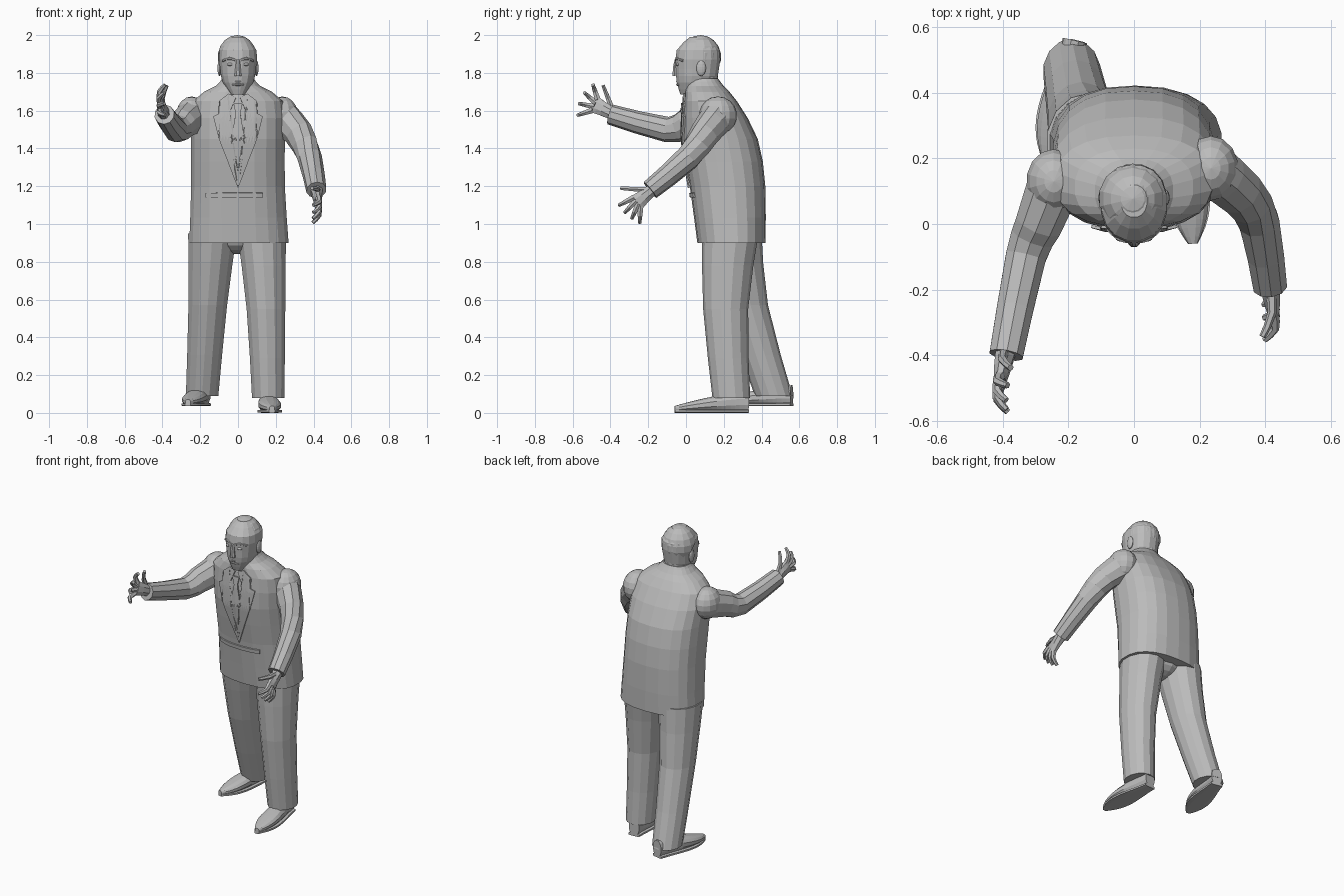
import bpy, bmesh, math
from mathutils import Vector
from mathutils.bvhtree import BVHTree

default = bpy.data.objects.get("Cube")
if default:
    bpy.data.objects.remove(default)

grey = bpy.data.materials.new("plain_grey")
grey.use_nodes = True
grey.diffuse_color = (.5, .5, .5, 1)
grey.node_tree.nodes["Principled BSDF"].inputs["Base Color"].default_value = grey.diffuse_color

RIGHTWARD, BACK, UP = Vector((1, 0, 0)), Vector((0, 1, 0)), Vector((0, 0, 1))
SIDES = {"left": 1, "right": -1}


def finish(name, bm):
    bmesh.ops.recalc_face_normals(bm, faces=bm.faces)
    mesh = bpy.data.meshes.new(name)
    bm.to_mesh(mesh)
    bm.free()
    mesh.materials.append(grey)
    obj = bpy.data.objects.new(name, mesh)
    bpy.context.collection.objects.link(obj)
    return obj


def rounded(stations):
    """Add a smooth in-between station to every span."""
    result = []
    for i, here in enumerate(stations[:-1]):
        before = stations[max(i - 1, 0)]
        after = stations[i + 1]
        beyond = stations[min(i + 2, len(stations) - 1)]
        result += [here, (here + after) / 2 + (after - before - beyond + here) / 16]
    return result + [stations[-1]]


def sweep(name, stations, sides=12, axis=None, ref=UP, power=2):
    """Skin oval rings; each station is a centre, a half width and a half height."""
    stations = rounded([Vector(s) for s in stations])
    centres = [Vector(s[:3]) for s in stations]
    last = len(centres) - 1
    bm = bmesh.new()
    rings = []
    for i, centre in enumerate(centres):
        along = axis or (centres[min(i + 1, last)] - centres[max(i - 1, 0)]).normalized()
        across = ref.cross(along).normalized()
        rise = along.cross(across)
        ring = []
        for k in range(sides):
            angle = math.tau * (k + .5) / sides
            c, s = math.cos(angle), math.sin(angle)
            u = math.copysign(abs(c) ** (2 / power), c) * stations[i][3]
            v = math.copysign(abs(s) ** (2 / power), s) * stations[i][4]
            ring.append(bm.verts.new(centre + across * u + rise * v))
        rings.append(ring)
    for low, high in zip(rings, rings[1:]):
        for k in range(sides):
            n = (k + 1) % sides
            bm.faces.new((low[k], low[n], high[n], high[k]))
    bm.faces.new(rings[0])
    bm.faces.new(rings[-1])
    return finish(name, bm)


def limb(name, joints, start, end, ease=1, **options):
    """Sweep through joints while the cross-section tapers from start to end."""
    start, end = Vector(start), Vector(end)
    stations = []
    for i, joint in enumerate(joints):
        size = start.lerp(end, (i / (len(joints) - 1)) ** ease)
        stations.append((*joint, *size))
    return sweep(name, stations, **options)


def ball(name, centre, size, hairline=None):
    """Low-poly ellipsoid, optionally kept only beyond a slanted plane."""
    bm = bmesh.new()
    bmesh.ops.create_uvsphere(bm, u_segments=14, v_segments=9, radius=1)
    bmesh.ops.scale(bm, vec=size, verts=bm.verts)
    bmesh.ops.translate(bm, vec=centre, verts=bm.verts)
    if hairline:
        bmesh.ops.bisect_plane(bm, geom=bm.verts[:] + bm.edges[:] + bm.faces[:],
                               plane_co=hairline, plane_no=BACK + UP, clear_inner=True)
    return finish(name, bm)


# Jacket body with square, gently sloping shoulders
jacket = sweep("jacket", [
    (.005, .24, .9, .265, .18), (0, .22, 1.2, .25, .2), (0, .18, 1.45, .25, .2),
    (0, .13, 1.65, .24, .14), (0, .1, 1.73, .12, .1), (0, .09, 1.77, .085, .08)],
    sides=22, axis=UP, ref=BACK, power=2.4)

# Trousers, the right leg trailing
upright = dict(axis=UP, ref=BACK, sides=14)
hip_size, cuff_size = (.132, .15), (.088, .1)
limb("left_trouser_leg", [(.125, .235, .95), (.148, .21, .55), (.16, .24, .08)],
     hip_size, cuff_size, ease=.7, **upright)
limb("right_trouser_leg", [(-.135, .25, .95), (-.16, .315, .57), (-.19, .465, .09)],
     hip_size, cuff_size, ease=.7, **upright)
ball("trouser_seat", (0, .25, .93), (.14, .12, .09))


# Shoes: an upper that lowers toward a round toe, on a thin sole
def shoe(name, heel, toe):
    heel, toe = Vector(heel), Vector(toe)
    axis = (toe - heel).normalized()
    upper, sole = [], []
    steps = 8
    for i in range(steps + 1):
        f = i / steps
        width = (.036 + .025 * math.sin(math.pi * f ** 1.4)) * (1 - .6 * f ** 9)
        height = .054 - .038 * f ** 1.5
        spot = heel.lerp(toe, f)
        upper.append((*(spot + UP * (height + .005)), width, height))
        sole.append((*(spot + UP * .009), width * 1.1, .009))
    sweep(name, upper, axis=axis, power=2.3)
    sweep(name + "_sole", sole, sides=8, axis=axis, power=4)


shoe("left_shoe", (.15, .33, 0), (.18, -.06, 0))
shoe("right_shoe", (-.18, .56, .035), (-.265, .19, .035))

# Sleeves, with rounded caps at the shoulders
arm_size, wrist_size = (.086, .095), (.054, .054)
limb("left_sleeve", [(.23, .17, 1.57), (.32, .1, 1.48), (.38, .01, 1.35), (.415, -.19, 1.18)],
     arm_size, wrist_size, sides=10)
limb("right_sleeve", [(-.24, .13, 1.57), (-.29, 0, 1.53), (-.33, -.1, 1.5), (-.39, -.4, 1.58)],
     arm_size, wrist_size, sides=10)
ball("left_shoulder", (.235, .17, 1.575), (.085, .1, .1))
ball("right_shoulder", (-.245, .13, 1.575), (.085, .1, .1))


# Hands: a flat palm with the digits fanned out, curling inward
def hand(name, wrist, knuckle, first, step):
    wrist, knuckle = Vector(wrist), Vector(knuckle)
    forward = (knuckle - wrist).normalized()
    spread = forward.cross(RIGHTWARD).normalized()
    curl = RIGHTWARD * math.copysign(.035, -wrist.x)
    limb(name + "_palm", [wrist, wrist.lerp(knuckle, .6), knuckle],
         (.034, .034), (.02, .048), sides=8, ref=spread)

    def digit(label, base, degrees, length):
        turn = math.radians(degrees)
        reach = (forward * math.cos(turn) + spread * math.sin(turn)) * length
        limb(name + label, [base, base + reach * .55, base + reach + curl],
             (.018, .018), (.01, .01), sides=6, ref=RIGHTWARD)

    digit("_thumb", wrist, 42, .165)
    for i, label in enumerate(("_index", "_middle", "_ring", "_little")):
        digit(label, knuckle + spread * (.03 - .02 * i), first - step * i, .085)


hand("left_hand", (.415, -.18, 1.18), (.425, -.26, 1.115), 12, 20)
hand("right_hand", (-.39, -.38, 1.58), (-.41, -.48, 1.63), 45, 30)

# Neck, shirt collar and head
limb("neck", [(0, .09, 1.65), (0, .09, 1.8)], (.078, .075), (.08, .08), **upright)
limb("shirt_collar", [(0, .08, 1.67), (0, .08, 1.755)], (.1, .095), (.08, .08), **upright)
sweep("head", [
    (0, 0, 1.685, .035, .03), (0, .05, 1.75, .082, .1), (0, .06, 1.82, .096, .116),
    (0, .065, 1.92, .1, .116), (0, .07, 1.99, .04, .05)], sides=16, axis=UP, ref=BACK, power=2.2)
ball("hair", (-.004, .077, 1.885), (.106, .109, .115), hairline=(0, .05, 1.91))

# Face
limb("nose", [(0, -.05, 1.87), (0, -.056, 1.83), (0, -.054, 1.785)],
     (.01, .01), (.02, .018), sides=8, ref=BACK)
ball("chin", (0, -.01, 1.705), (.032, .024, .02))
for label, height in (("upper_lip", 1.754), ("lower_lip", 1.738)):
    ball(label, (0, -.036, height), (.034, .016, .008))
for word, s in SIDES.items():
    ball(word + "_eye", (s * .04, -.04, 1.845), (.018, .014, .009))
    limb(word + "_brow", [(s * .014, -.052, 1.868), (s * .045, -.045, 1.876), (s * .08, -.015, 1.864)],
         (.008, .008), (.007, .007), sides=6)
    ball(word + "_ear", (s * .097, .08, 1.825), (.012, .025, .042))

# Surface the flat garment pieces are laid on
skin = BVHTree.FromPolygons([v.co.copy() for v in jacket.data.vertices],
                            [p.vertices[:] for p in jacket.data.polygons])


def plate(name, outline, lift=.004, flip=1):
    """Lay a thin outline, given in x and z, on the jacket front."""
    bm = bmesh.new()
    bm.faces.new([bm.verts.new((x * flip, 0, z)) for x, z in outline])
    bmesh.ops.triangulate(bm, faces=bm.faces[:])
    bmesh.ops.subdivide_edges(bm, edges=bm.edges[:], cuts=9, use_grid_fill=True)
    for v in bm.verts:
        hit = skin.ray_cast(Vector((v.co.x, -1, v.co.z)), BACK)[0]
        v.co.y = (hit.y if hit else 0) - lift
    obj = finish(name, bm)
    thick = obj.modifiers.new("thickness", "SOLIDIFY")
    thick.thickness = .009
    thick.offset = 0


# Lapels and shirt collar wings
for word, s in SIDES.items():
    plate(word + "_lapel", [(.05, 1.69), (.1, 1.65), (.09, 1.59), (.13, 1.57),
                            (.1, 1.45), (0, 1.19), (0, 1.28), (.045, 1.48)], lift=.007, flip=s)
    plate(word + "_collar_wing", [(.01, 1.67), (.05, 1.69), (.04, 1.6)], lift=.006, flip=s)

# Tie and waist fold
plate("tie_knot", [(-.024, 1.64), (.024, 1.64), (.014, 1.59), (-.014, 1.59)], lift=.01)
plate("tie_blade", [(-.01, 1.6), (.01, 1.6), (.03, 1.48), (0, 1.28), (-.03, 1.48)], lift=.005)
plate("waist_fold", [(-.17, 1.165), (.13, 1.165), (.13, 1.14), (-.17, 1.14)])
